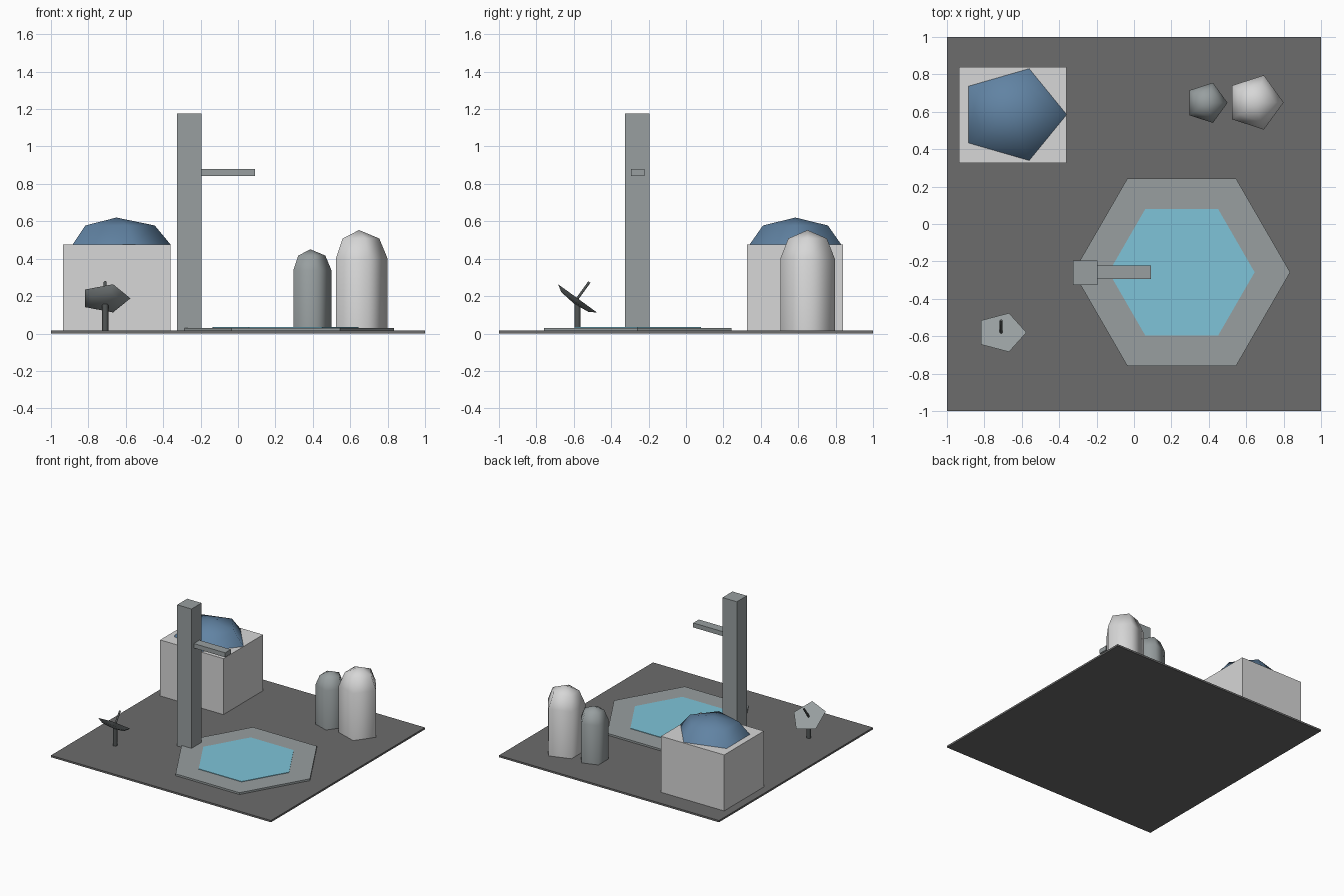
import bpy, bmesh, math
from mathutils import Matrix, Vector

if "Cube" in bpy.data.objects:
    bpy.data.objects.remove(bpy.data.objects["Cube"])


def material(name, r, g, b):
    linear = [((c / 255 + 0.055) / 1.055) ** 2.4 for c in (r, g, b)] + [1]
    mat = bpy.data.materials.new(name)
    mat.use_nodes = True
    mat.diffuse_color = linear
    for node in mat.node_tree.nodes:
        if node.type == 'BSDF_PRINCIPLED':
            node.inputs["Base Color"].default_value = linear
    return mat


GROUND = material("ground grey", 108, 108, 108)
WHITE = material("wall white", 215, 215, 215)
STEEL = material("steel grey", 152, 159, 160)
WATER = material("water blue", 126, 196, 217)
DOME = material("dome blue", 97, 131, 163)
DARK = material("dark metal", 82, 86, 86)


def finish(name, bm, mat, smooth=False):
    bmesh.ops.recalc_face_normals(bm, faces=bm.faces)
    mesh = bpy.data.meshes.new(name)
    bm.to_mesh(mesh)
    bm.free()
    mesh.materials.append(mat)
    if smooth:
        for poly in mesh.polygons:
            poly.use_smooth = True
        mesh.set_sharp_from_angle(angle=math.radians(80))
    obj = bpy.data.objects.new(name, mesh)
    bpy.context.collection.objects.link(obj)
    return obj


def box(name, low, high, mat):
    low, high = Vector(low), Vector(high)
    bm = bmesh.new()
    bmesh.ops.create_cube(bm, size=1)
    bmesh.ops.scale(bm, vec=high - low, verts=bm.verts)
    bmesh.ops.translate(bm, vec=(low + high) / 2, verts=bm.verts)
    return finish(name, bm, mat)


def lathe(name, profile, sides, location, mat, smooth=False, tilt=0, y_scale=1):
    """Turn (radius, z) points around z; ends are capped, zero radius is a tip."""
    bm = bmesh.new()
    rings = []
    for radius, z in profile:
        count = sides if radius else 1
        turn = [math.tau * i / sides for i in range(count)]
        rings.append([bm.verts.new((radius * math.cos(a), radius * math.sin(a) * y_scale, z))
                      for a in turn])
    for a, b in zip(rings, rings[1:]):
        for i in range(sides):
            j = (i + 1) % sides
            corners = [a[i % len(a)], a[j % len(a)], b[j % len(b)], b[i % len(b)]]
            bm.faces.new(list(dict.fromkeys(corners)))
    for ring in (rings[0], rings[-1]):
        if len(ring) > 1:
            bm.faces.new(ring)
    obj = finish(name, bm, mat, smooth)
    obj.matrix_world = Matrix.Translation(location) @ Matrix.Rotation(tilt, 4, 'X')
    return obj


def cap(radius, height, base=0):
    """Profile of a coarse half sphere."""
    s = math.sqrt(0.5)
    return [(radius, base), (radius * s, base + height * s), (0, base + height)]


FLOOR = 0.015
box("ground_plate", (-1, -1, 0), (1, 1, FLOOR), GROUND)

# Building with a faceted dome
box("building", (-0.935, 0.325, FLOOR), (-0.36, 0.84, 0.475), WHITE)
lathe("roof_dome", cap(0.29, 0.145), 5, (-0.65, 0.585, 0.475), DOME, True, y_scale=0.89)

# Tower with side arm
box("tower", (-0.325, -0.325, FLOOR), (-0.195, -0.195, 1.175), STEEL)
box("tower_arm", (-0.195, -0.295, 0.843), (0.09, -0.222, 0.88), STEEL)

# Six-sided pool
pool = (0.255, -0.258, 0)
lathe("pool_rim", [(0.58, FLOOR), (0.58, 0.03)], 6, pool, STEEL)
lathe("pool_water", [(0.39, 0.026), (0.39, 0.034)], 6, pool, WATER)

# Storage tanks with round tops
for name, x, y, radius, height, mat in (("small_tank", 0.387, 0.648, 0.113, 0.337, STEEL),
                                        ("large_tank", 0.647, 0.65, 0.153, 0.4, WHITE)):
    lathe(name, [(radius, FLOOR)] + cap(radius, radius, height), 5, (x, y, 0), mat, True)

# Dish antenna on a post
dish = (-0.71, -0.58, 0.188)
tilt = math.radians(-36)
lathe("dish_post", [(0.018, FLOOR), (0.018, 0.165)], 6, (-0.71, -0.58, 0), DARK, True)
lathe("dish_bowl", cap(0.135, -0.034), 5, dish, STEEL, True, tilt)
lathe("dish_receiver", [(0.008, 0), (0.008, 0.108)], 6, dish, DARK, True, tilt)
